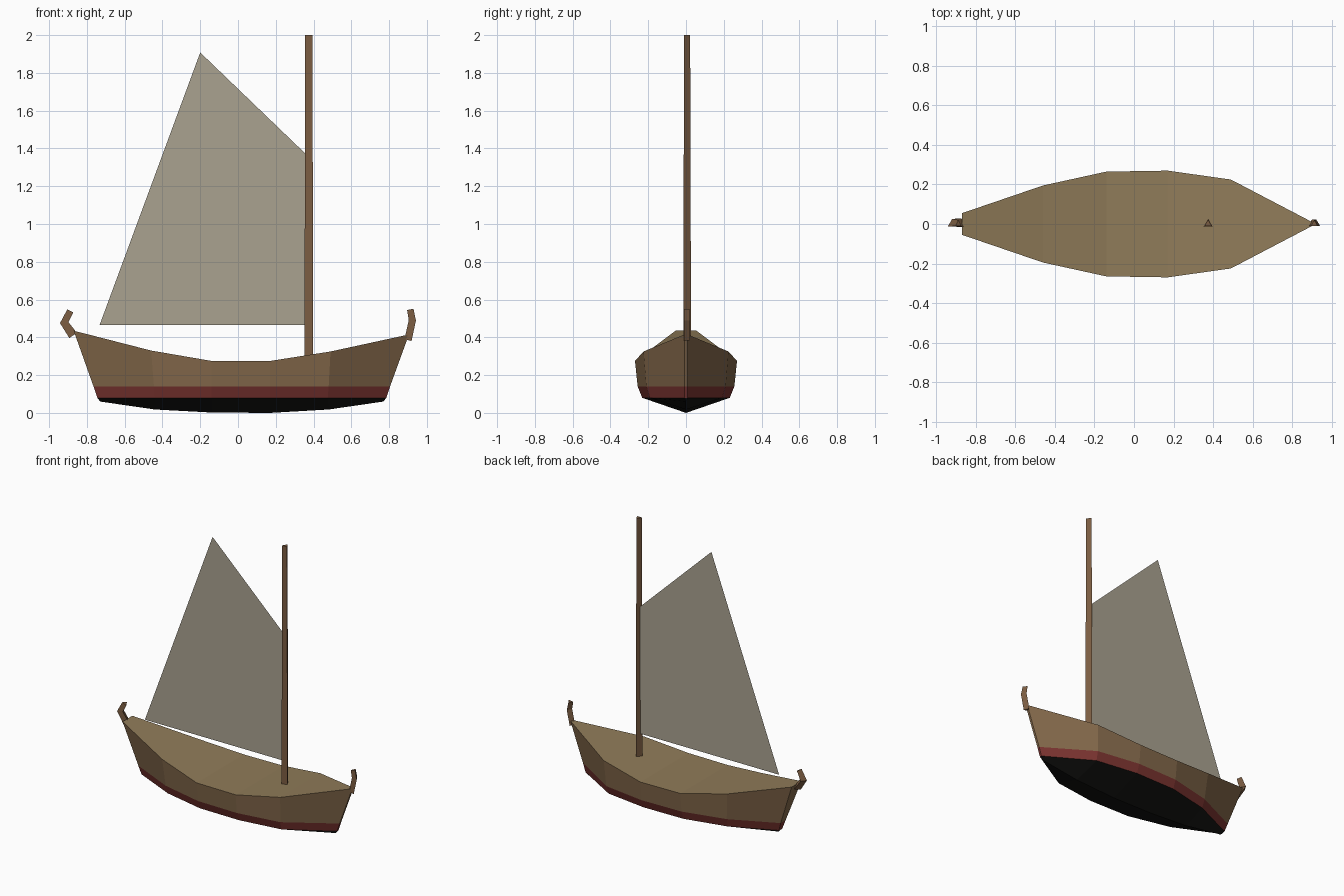
import bpy, bmesh, math
from mathutils import Vector

if "Cube" in bpy.data.objects:
    bpy.data.objects.remove(bpy.data.objects["Cube"])


def material(name, rgb):
    m = bpy.data.materials.new(name)
    m.diffuse_color = (*rgb, 1)
    m.use_nodes = True
    m.node_tree.nodes["Principled BSDF"].inputs["Base Color"].default_value = m.diffuse_color
    return m


BLACK = material("black_paint", (0.008, 0.008, 0.007))
RED = material("red_paint", (0.2, 0.035, 0.03))
PLANK = material("hull_wood", (0.23, 0.14, 0.07))
DECK = material("deck_wood", (0.28, 0.2, 0.1))
SPAR = material("spar_wood", (0.2, 0.11, 0.055))
CANVAS = material("canvas", (0.4, 0.36, 0.28))


def finish(name, bm, mats):
    bmesh.ops.recalc_face_normals(bm, faces=bm.faces)
    mesh = bpy.data.meshes.new(name)
    bm.to_mesh(mesh)
    bm.free()
    for m in mats:
        mesh.materials.append(m)
    ob = bpy.data.objects.new(name, mesh)
    bpy.context.collection.objects.link(ob)
    return ob


# Hull: stations from stern to bow, each (x, half width, z) from keel to deck edge
stations = [
    [(-.73, 0, .06), (-.745, .02, .08), (-.765, .028, .14), (-.87, .055, .435)],
    [(-.44, 0, .018), (-.44, .16, .08), (-.445, .178, .14), (-.46, .195, .33)],
    [(-.14, 0, .002), (-.14, .228, .08), (-.14, .25, .14), (-.14, .265, .275)],
    [(.17, 0, .0), (.17, .232, .08), (.17, .256, .14), (.17, .27, .275)],
    [(.48, 0, .018), (.475, .19, .08), (.48, .21, .14), (.49, .225, .325)],
    [(.77, 0, .06), (.785, .008, .08), (.805, .008, .14), (.905, .008, .415)],
]
bm = bmesh.new()
rings = []
for s in stations:
    right = [bm.verts.new((x, -y, z)) for x, y, z in reversed(s)]
    left = [bm.verts.new((x, y, z)) for x, y, z in s[1:]]
    rings.append(right + left)
bands = [2, 1, 0, 0, 1, 2]
for a, b in zip(rings, rings[1:]):
    for i, band in enumerate(bands):
        bm.faces.new((a[i], a[i + 1], b[i + 1], b[i])).material_index = band
    bm.faces.new((a[0], b[0], b[-1], a[-1])).material_index = 3
# Transom and stem faces, banded like the sides
for r in (rings[0], rings[-1]):
    bm.faces.new((r[2], r[3], r[4])).material_index = 0
    bm.faces.new((r[1], r[2], r[4], r[5])).material_index = 1
    bm.faces.new((r[0], r[1], r[5], r[6])).material_index = 2
finish("hull", bm, [BLACK, RED, PLANK, DECK])


def spar(name, points, radii):
    """Three-sided bar swept along a path in the x-z plane."""
    bm = bmesh.new()
    pts = [Vector((x, 0, z)) for x, z in points]
    prev = None
    for i, (p, r) in enumerate(zip(pts, radii)):
        t = (pts[min(i + 1, len(pts) - 1)] - pts[max(i - 1, 0)]).normalized()
        side = Vector((0, 1, 0))
        out = side.cross(t)
        ring = []
        for k in range(3):
            a = k * math.tau / 3
            ring.append(bm.verts.new(p + r * (side * math.cos(a) + out * math.sin(a))))
        if prev:
            for k in range(3):
                n = (k + 1) % 3
                bm.faces.new((prev[k], prev[n], ring[n], ring[k]))
        else:
            bm.faces.new(ring)
        prev = ring
    bm.faces.new(prev)
    return finish(name, bm, [SPAR])


spar("mast", [(.375, .27), (.375, 2.0)], [.027, .022])
spar("bow_post", [(.9, .385), (.923, .49), (.912, .548)], [.022, .022, .02])
spar("stern_post", [(-.873, .41), (-.92, .478), (-.888, .54)], [.028, .026, .02])

# Sail: one flat sheet behind the mast
bm = bmesh.new()
bm.faces.new([bm.verts.new((x, 0, z)) for x, z in
              [(-.733, .465), (.37, .465), (.37, 1.36), (-.2, 1.908)]])
finish("sail", bm, [CANVAS])
